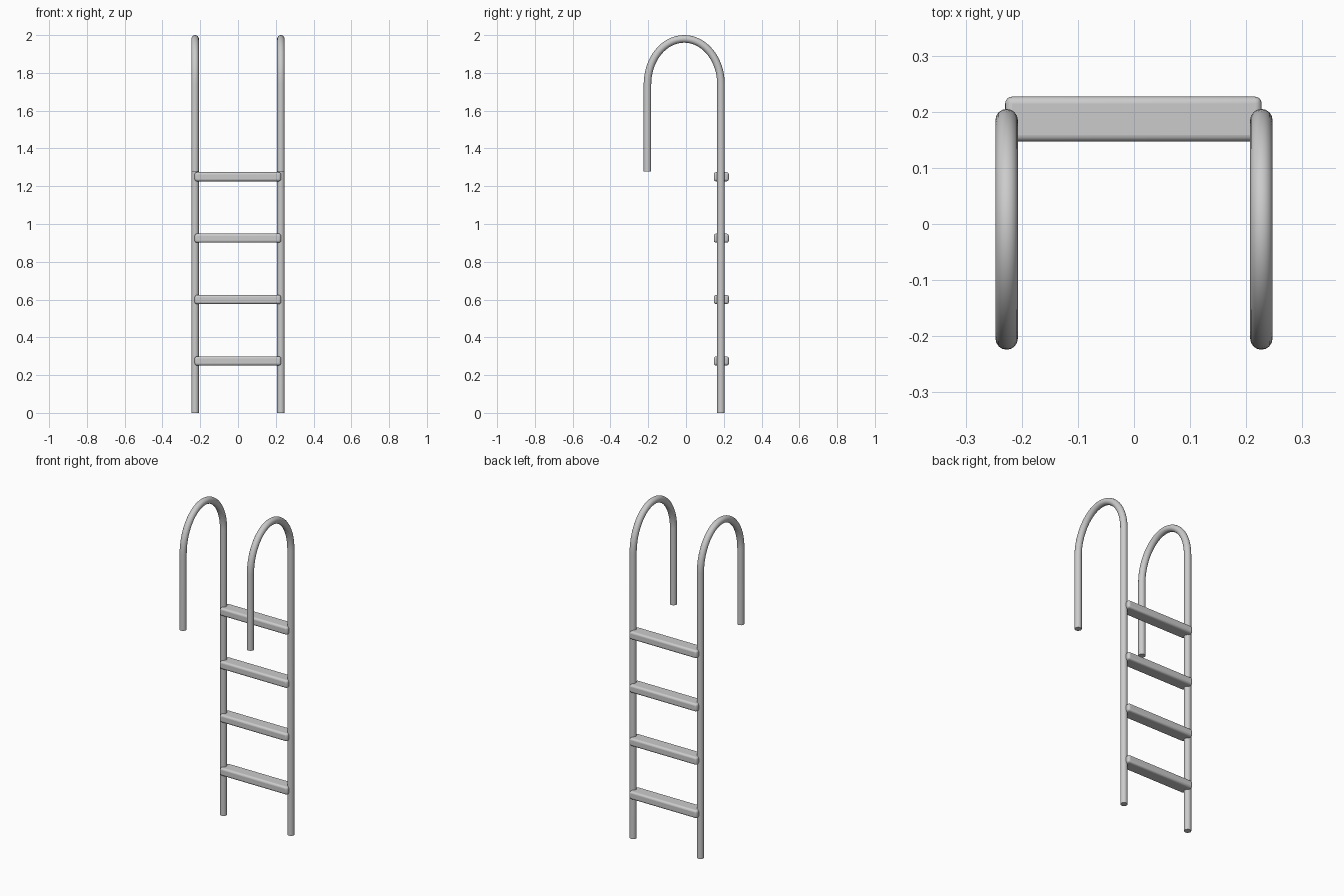
import bpy
from math import cos, sin, pi, radians

if "Cube" in bpy.data.objects:
    bpy.data.objects.remove(bpy.data.objects["Cube"])

RAIL_X, RAIL_R = 0.227, 0.02
BACK_Y, FRONT_Y = 0.185, -0.204
ARC_Z, TOP_Z, HOOK_END_Z = 1.74, 1.98, 1.277
ARC_STEPS = 32


def smooth(obj, angle):
    bpy.ops.object.select_all(action='DESELECT')
    obj.select_set(True)
    bpy.context.view_layer.objects.active = obj
    bpy.ops.object.shade_smooth_by_angle(angle=radians(angle))


def add_rail(name, x):
    # Centre line: upright, elliptical hook over the top, short drop in front
    mid, half = (BACK_Y + FRONT_Y) / 2, (BACK_Y - FRONT_Y) / 2
    path = [(x, BACK_Y, 0)]
    for i in range(ARC_STEPS + 1):
        a = pi * i / ARC_STEPS
        path.append((x, mid + half * cos(a), ARC_Z + (TOP_Z - ARC_Z) * sin(a)))
    path.append((x, FRONT_Y, HOOK_END_Z))

    curve = bpy.data.curves.new(name, 'CURVE')
    curve.dimensions = '3D'
    curve.bevel_depth = RAIL_R
    curve.bevel_resolution = 6
    curve.use_fill_caps = True
    spline = curve.splines.new('POLY')
    spline.points.add(len(path) - 1)
    for point, co in zip(spline.points, path):
        point.co = (*co, 1)
    obj = bpy.data.objects.new(name, curve)
    bpy.context.collection.objects.link(obj)
    bpy.ops.object.select_all(action='DESELECT')
    obj.select_set(True)
    bpy.context.view_layer.objects.active = obj
    bpy.ops.object.convert(target='MESH')
    smooth(bpy.context.object, 40)


def add_rung(name, z):
    # Flat tread with rounded edges
    bpy.ops.mesh.primitive_cube_add(size=1, location=(-0.001, 0.187, z))
    obj = bpy.context.object
    obj.name = name
    obj.scale = (0.457, 0.08, 0.048)
    bpy.ops.object.transform_apply(location=False, rotation=False, scale=True)
    bevel = obj.modifiers.new("rounded_edges", 'BEVEL')
    bevel.width = 0.012
    bevel.segments = 4
    smooth(obj, 40)


# Side rails
add_rail("left_rail", -RAIL_X)
add_rail("right_rail", RAIL_X)

# Four evenly spaced rungs
for i in range(4):
    add_rung(f"rung_{i + 1}", 0.275 + 0.325 * i)
